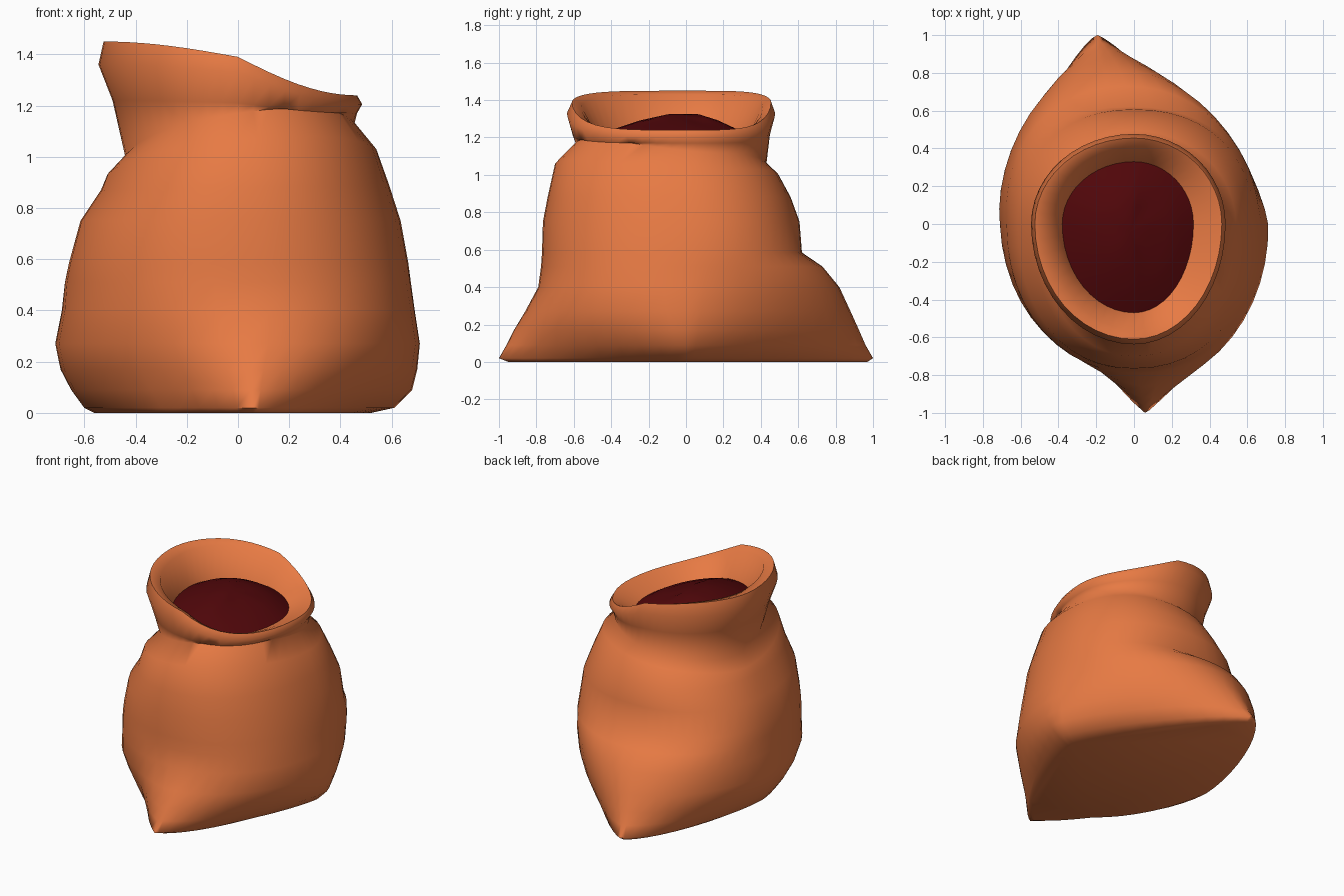
import bpy, bmesh, math

if "Cube" in bpy.data.objects:
    bpy.data.objects.remove(bpy.data.objects["Cube"])

SEG = 48

def material(name, rgb):
    m = bpy.data.materials.new(name)
    m.diffuse_color = (*rgb, 1)
    m.use_nodes = True
    m.node_tree.nodes["Principled BSDF"].inputs["Base Color"].default_value = m.diffuse_color
    return m

cloth = material("orange cloth", (0.80, 0.195, 0.057))
dark = material("dark red", (0.08, 0.002, 0.003))

# height, reach left/right/front/back, squareness front/back, tilt in x, tilt in y
RINGS = [
    (0.00, .56, .52, .95, .97, 1.8, 1.3, 0, 0),
    (0.02, .60, .61, 1.0, 1.0, 1.8, 1.3, 0, 0),
    (0.09, .65, .68, .96, .96, 1.85, 1.4, 0, 0),
    (0.17, .69, .70, .92, .925, 1.95, 1.55, 0, 0),
    (0.27, .71, .71, .86, .88, 2.1, 1.7, 0, 0),
    (0.40, .685, .69, .79, .82, 2.15, 1.9, 0, 0),
    (0.51, .675, .675, .775, .73, 2.2, 2.1, 0, 0),
    (0.585, .66, .665, .77, .62, 2.2, 2.3, 0, 0),
    (0.75, .615, .635, .765, .607, 2.2, 2.2, 0, 0),
    (0.88, .535, .59, .74, .56, 2.2, 2.1, 0.01, 0),
    (0.98, .51, .54, .70, .495, 2.1, 2.0, .05, -.03),
    (1.065, .44, .455, .59, .43, 2.0, 2.0, .065, -.055),
]
# rim rows: height, reach left/right/front/back, rise left, drop right
RIM = [
    (1.21, .49, .465, .605, .448, .01, .04),
    (1.33, .545, .485, .637, .477, .03, .125),
    (1.39, .525, .465, .61, .455, .06, .15),
    (1.365, .45, .41, .56, .41, .065, .145),
    (1.205, .38, .315, .47, .33, .02, .03),
]

def body_ring(row):
    z, left, right, front, back, pf, pb, tx, ty = row
    pts = []
    for i in range(SEG):
        a = 2 * math.pi * i / SEG
        c, s = math.cos(a), math.sin(a)
        ear = max(0, front - .79)
        p = pb if s > 0 else pf
        if s <= 0 and c > 0 and ear:
            p = max(1.25, pf - ear * 2.6)
        c = math.copysign(abs(c) ** (2 / p), c)
        s = math.copysign(abs(s) ** (2 / p), s)
        # the pulled corners lean sideways near the floor
        lean = max(0, 1 - z / 0.65) * abs(s) * (-0.2 if s > 0 else 0.06)
        x = c * (right if c > 0 else left) + lean
        if s > 0:
            y = s * back
        elif c > 0:
            y = s * front
        else:
            # narrow ear on the left of the front corner
            y = s * min(front, .79) - ear * max(0, 1 - abs(c) / .45)
        wave = 0.05 * (1 - c ** 4) if z > 0.95 else 0
        pts.append((x, y, z + tx * c + ty * s + wave))
    return pts

def rim_ring(row, scale=1.0, lift=0.0):
    z, left, right, front, back, rise, drop = row
    pts = []
    for i in range(SEG):
        a = 2 * math.pi * i / SEG
        c, s = math.cos(a), math.sin(a)
        x = c * (right if c > 0 else left)
        y = s * (back if s > 0 else front)
        bend = math.sin(1.57 * c)
        pts.append((x * scale, y * scale, z - bend * (drop if c > 0 else rise) + lift))
    return pts

def bridge(bm, loops):
    for lo, hi in zip(loops, loops[1:]):
        for i in range(SEG):
            j = (i + 1) % SEG
            bm.faces.new((lo[i], lo[j], hi[j], hi[i]))

def finish(bm, name, mat):
    me = bpy.data.meshes.new(name)
    bm.to_mesh(me)
    bm.free()
    me.materials.append(mat)
    ob = bpy.data.objects.new(name, me)
    bpy.context.collection.objects.link(ob)
    bpy.ops.object.select_all(action='DESELECT')
    ob.select_set(True)
    bpy.context.view_layer.objects.active = ob
    bpy.ops.object.shade_smooth_by_angle(angle=math.radians(75))

# Sack: lofted body, neck, flared rim and inner lip
bm = bmesh.new()
rows = [body_ring(r) for r in RINGS] + [rim_ring(r) for r in RIM]
loops = [[bm.verts.new(p) for p in row] for row in rows]
bridge(bm, loops)
bm.faces.new(loops[0][::-1])
finish(bm, "sack", cloth)

# Contents: rounded heap filling the opening
bm = bmesh.new()
loops = []
for k in (1.01, .8, .55, .28):
    loops.append([bm.verts.new(p) for p in rim_ring(RIM[-1], k, .11 * (1 - k * k))])
bridge(bm, loops)
top = bm.verts.new((-0.02, -0.04, RIM[-1][0] + .11))
for i in range(SEG):
    bm.faces.new((loops[-1][i], loops[-1][(i + 1) % SEG], top))
finish(bm, "contents", dark)
